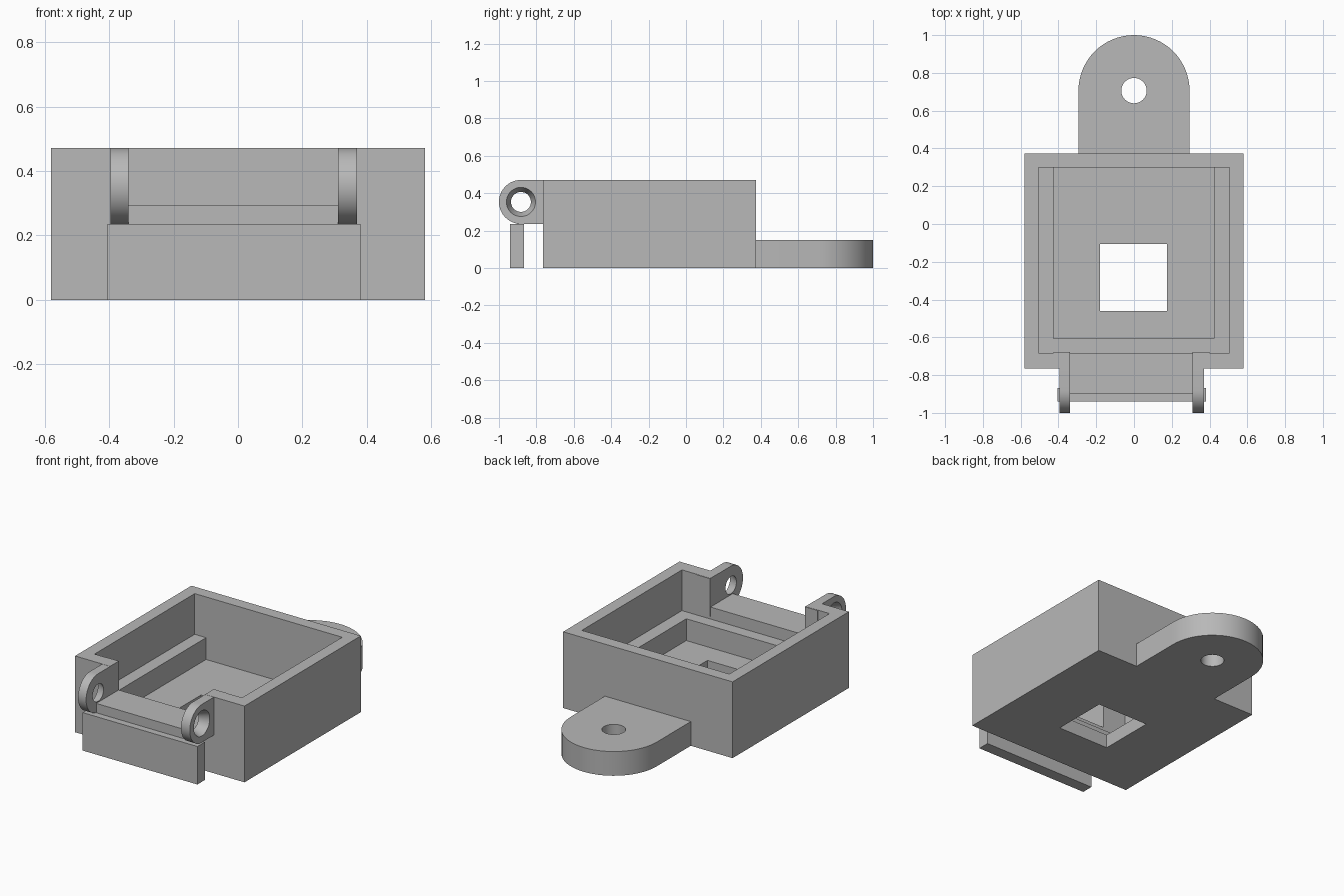
import bpy, bmesh, math
from mathutils import Vector

old = bpy.data.objects.get("Cube")
if old:
    bpy.data.objects.remove(old, do_unlink=True)

grey = bpy.data.materials.new("plain_grey")
grey.use_nodes = True
colour = (0.48, 0.48, 0.48, 1)
grey.diffuse_color = colour
grey.node_tree.nodes["Principled BSDF"].inputs["Base Color"].default_value = colour


def finish(name, bm):
    bmesh.ops.recalc_face_normals(bm, faces=bm.faces)
    mesh = bpy.data.meshes.new(name)
    bm.to_mesh(mesh)
    bm.free()
    mesh.materials.append(grey)
    obj = bpy.data.objects.new(name, mesh)
    bpy.context.collection.objects.link(obj)
    return obj


def prism(name, points, depth):
    """Extrude a closed outline of 3D points along a vector."""
    bm = bmesh.new()
    face = bm.faces.new([bm.verts.new(p) for p in points])
    extruded = bmesh.ops.extrude_face_region(bm, geom=[face])["geom"]
    verts = [g for g in extruded if isinstance(g, bmesh.types.BMVert)]
    bmesh.ops.translate(bm, verts=verts, vec=Vector(depth))
    return finish(name, bm)


def box(name, x0, x1, y0, y1, z0, z1):
    base = [(x0, y0, z0), (x1, y0, z0), (x1, y1, z0), (x0, y1, z0)]
    return prism(name, base, (0, 0, z1 - z0))


def arc(cx, cy, r, start, steps=32):
    angles = [start + math.pi * i / steps for i in range(steps + 1)]
    return [(cx + r * math.cos(a), cy + r * math.sin(a)) for a in angles]


def cone(name, centre, r_low, r_high, height, axis):
    """Round cutter whose r_high end points along the axis."""
    bm = bmesh.new()
    bmesh.ops.create_cone(bm, cap_ends=True, segments=64, radius1=r_low,
                          radius2=r_high, depth=height)
    turn = Vector((0, 0, 1)).rotation_difference(Vector(axis)).to_matrix()
    bmesh.ops.rotate(bm, verts=bm.verts, matrix=turn)
    bmesh.ops.translate(bm, verts=bm.verts, vec=Vector(centre))
    return finish(name, bm)


def select(obj):
    bpy.ops.object.select_all(action='DESELECT')
    obj.select_set(True)
    bpy.context.view_layer.objects.active = obj


def cut(obj, *cutters):
    select(obj)
    for cutter in cutters:
        mod = obj.modifiers.new("cut", 'BOOLEAN')
        mod.operation = 'DIFFERENCE'
        mod.solver = 'EXACT'
        mod.object = cutter
        bpy.ops.object.modifier_apply(modifier=mod.name)
        bpy.data.objects.remove(cutter, do_unlink=True)


def smooth(obj):
    select(obj)
    bpy.ops.object.shade_smooth_by_angle(angle=math.radians(25))


# Open tray with a ledge on three sides, a floor window and a front notch
LUG_IN_L, LUG_IN_R = -0.34, 0.31
tray = box("tray", -0.58, 0.58, -0.765, 0.373, 0, 0.472)
cut(tray,
    box("cavity", -0.505, 0.505, -0.682, 0.298, 0.22, 0.6),
    box("pocket", -0.427, 0.423, -0.607, 0.298, 0.085, 0.3),
    box("window", -0.18, 0.175, -0.46, -0.105, -0.1, 0.2),
    box("notch", LUG_IN_L, LUG_IN_R, -0.9, -0.6, 0.294, 0.6))

# Shelf through the notch and the hanging front panel
box("front_shelf", LUG_IN_L, LUG_IN_R, -0.9, -0.764, 0.236, 0.294)
box("front_panel", -0.405, 0.38, -0.94, -0.867, 0, 0.235)

# Thin pads behind the lugs on the inner wall
for side, x0, x1 in (("left", LUG_IN_R, 0.40), ("right", -0.425, LUG_IN_L)):
    box(side + "_inner_pad", x0, x1, -0.683, -0.678, 0.236, 0.471)

# Rounded hinge lugs with holes countersunk from the outside
LY, LZ, LR = -0.8825, 0.3535, 0.1175
outline = arc(LY, LZ, LR, math.pi / 2) + [(-0.764, LZ - LR), (-0.764, LZ + LR)]
for side, inner, outer in (("left", LUG_IN_R, 0.37), ("right", LUG_IN_L, -0.395)):
    sign = 1 if outer > 0 else -1
    width = abs(outer - inner)
    lug = prism(side + "_lug", [(inner, y, z) for y, z in outline],
                (outer - inner, 0, 0))
    middle = (inner + outer) / 2
    cut(lug,
        cone("bore", (middle, LY, LZ), 0.053, 0.053, 0.2, (sign, 0, 0)),
        cone("countersink", (middle, LY, LZ), 0.053, 0.078, width + 0.001,
             (sign, 0, 0)))
    smooth(lug)

# Round-ended mounting tab at the back
TY, TR = 0.706, 0.294
tab_outline = arc(0, TY, TR, 0) + [(-TR, 0.372), (TR, 0.372)]
tab = prism("mounting_tab", [(x, y, 0) for x, y in tab_outline], (0, 0, 0.15))
cut(tab, cone("tab_hole", (0, TY, 0.07), 0.067, 0.067, 0.4, (0, 0, 1)))
smooth(tab)
